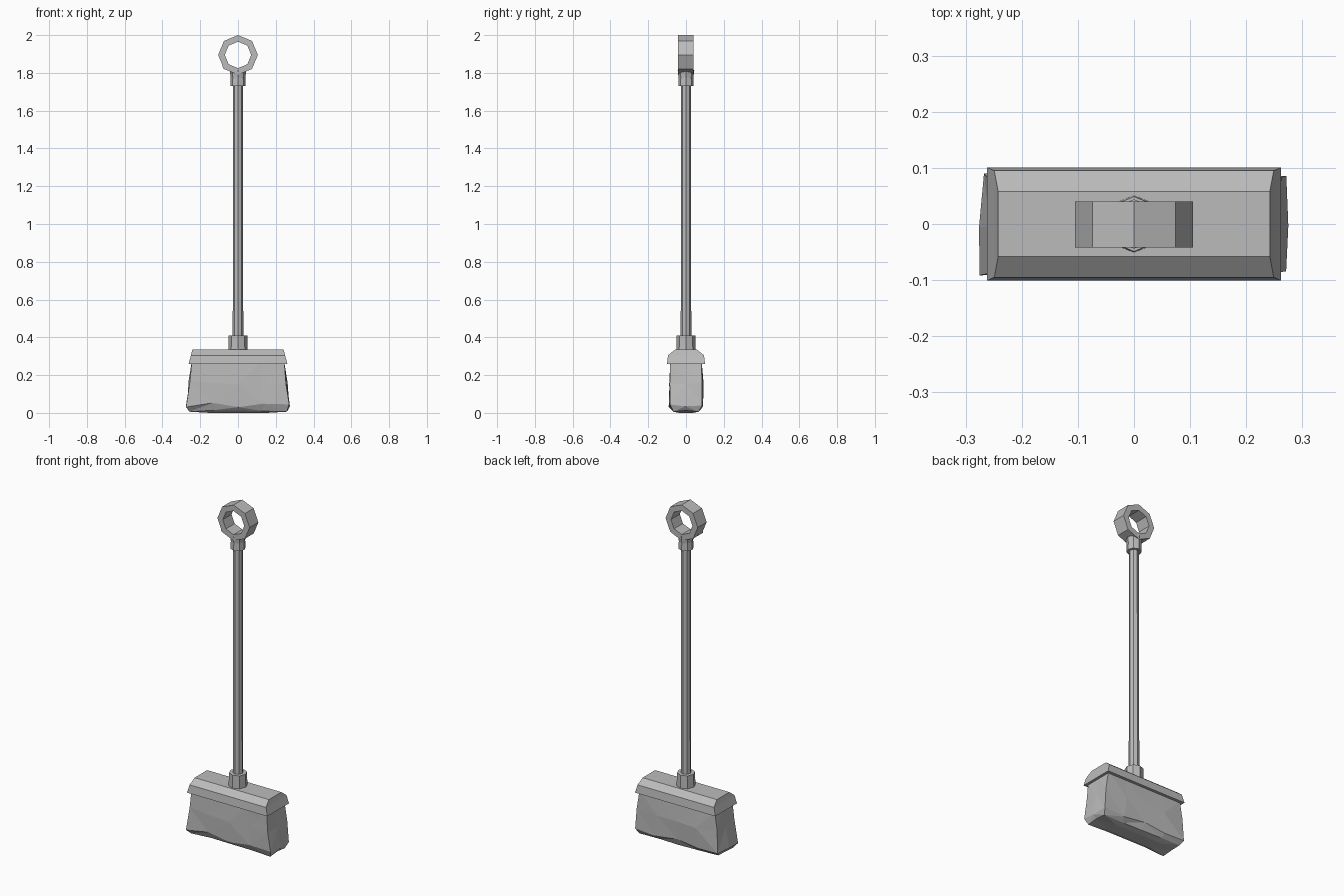
import bpy, bmesh, math, random

random.seed(4)
cube = bpy.data.objects.get("Cube")
if cube:
    bpy.data.objects.remove(cube, do_unlink=True)

grey = bpy.data.materials.new("plain grey")
grey.use_nodes = True
grey.diffuse_color = (0.5, 0.5, 0.5, 1)
bsdf = next(n for n in grey.node_tree.nodes if n.type == 'BSDF_PRINCIPLED')
bsdf.inputs["Base Color"].default_value = grey.diffuse_color


def finish(name, bm):
    bmesh.ops.recalc_face_normals(bm, faces=bm.faces)
    mesh = bpy.data.meshes.new(name)
    bm.to_mesh(mesh)
    bm.free()
    mesh.materials.append(grey)
    obj = bpy.data.objects.new(name, mesh)
    bpy.context.collection.objects.link(obj)
    return obj


def loft(name, rings, closed=False):
    """Skin a list of point rings; cap both ends unless the loop closes."""
    bm = bmesh.new()
    loops = [[bm.verts.new(p) for p in ring] for ring in rings]
    pairs = list(zip(loops, loops[1:]))
    if closed:
        pairs.append((loops[-1], loops[0]))
    else:
        bm.faces.new(loops[0])
        bm.faces.new(loops[-1])
    for a, b in pairs:
        for i in range(len(a)):
            j = (i + 1) % len(a)
            bm.faces.new((a[i], a[j], b[j], b[i]))
    return finish(name, bm)


def polygon(radius, z, sides=8):
    return [(radius * math.sin(math.tau * i / sides),
             radius * math.cos(math.tau * i / sides), z) for i in range(sides)]


def block_ring(hx, hy, z, wobble=0.0, cols=4):
    """Rectangle outline with extra points along the long sides and ends."""
    xs = [hx * (2 * i / cols - 1) for i in range(cols + 1)]
    flat = [(x, -hy) for x in xs] + [(hx, 0)]
    flat += [(x, hy) for x in reversed(xs)] + [(-hx, 0)]
    jitter = lambda: random.uniform(-wobble, wobble)
    return [(x + jitter() * 0.4, y + jitter() * 0.6, z + jitter()) for x, y in flat]


# Bristle block: flares downward, uneven facets, chamfered sole
bristles = loft("bristles", [
    block_ring(0.245, 0.083, 0.27),
    block_ring(0.258, 0.088, 0.16, 0.012),
    block_ring(0.272, 0.091, 0.042, 0.012),
    block_ring(0.258, 0.066, 0.010, 0.004),
    block_ring(0.15, 0.035, 0.0)])
bm = bmesh.new()
bm.from_mesh(bristles.data)
bmesh.ops.triangulate(bm, faces=bm.faces)
bm.to_mesh(bristles.data)
bm.free()

# Head cap: wide lip, near-vertical sides and sloped shoulders
loft("head_cap", [
    block_ring(0.262, 0.101, 0.258),
    block_ring(0.249, 0.095, 0.305),
    block_ring(0.242, 0.058, 0.335)])

# Handle and its two collars
loft("lower_collar", [polygon(0.051, 0.33), polygon(0.049, 0.41)])
loft("handle", [polygon(0.028, 0.40), polygon(0.026, 1.75)])
loft("upper_collar", [polygon(0.041, 1.73), polygon(0.039, 1.775),
                      polygon(0.044, 1.815)])

# Hanging ring: octagonal loop with a flat rectangular section
sections = []
for i in range(8):
    a = math.tau * i / 8
    sections.append([(r * math.sin(a), y, 1.895 + r * math.cos(a))
                     for r, y in ((0.105, -0.042), (0.105, 0.04),
                                  (0.07, 0.04), (0.07, -0.042))])
loft("hanging_ring", sections, closed=True)

# Small lump where the ring meets the collar
loft("ring_lump", [
    [(-0.082, y, 1.845), (-0.08, y, 1.825), (-0.05, y, 1.812), (-0.045, y, 1.83)]
    for y in (-0.042, 0.0)])
